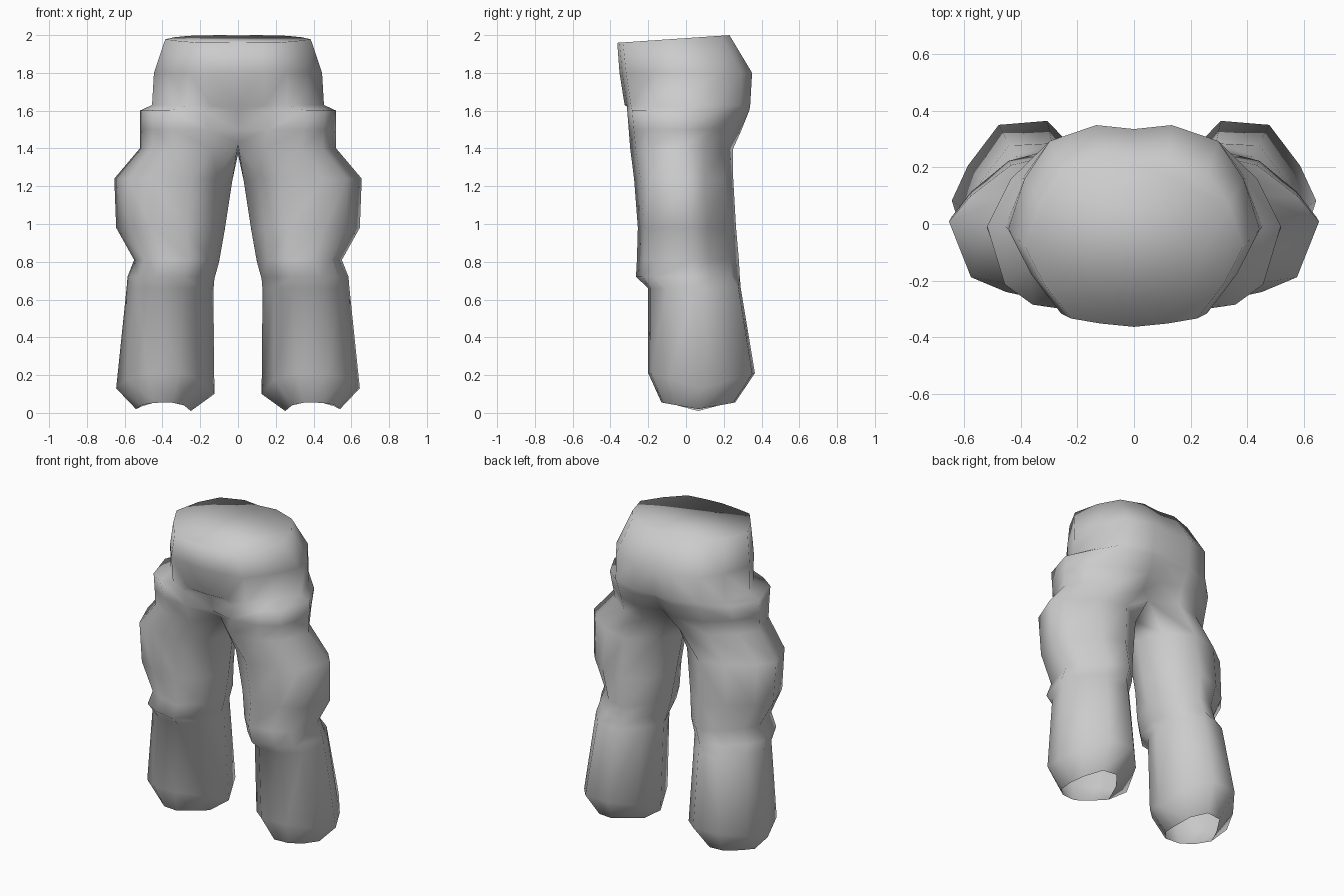
import bpy, bmesh

cube = bpy.data.objects.get("Cube")
if cube:
    bpy.data.objects.remove(cube, do_unlink=True)

# Cloth material
cloth = bpy.data.materials.new("grey_cloth")
cloth.use_nodes = True
GREY = (0.6, 0.6, 0.6, 1.0)
cloth.diffuse_color = GREY
bsdf = next(n for n in cloth.node_tree.nodes if n.type == 'BSDF_PRINCIPLED')
bsdf.inputs["Base Color"].default_value = GREY
bsdf.inputs["Roughness"].default_value = 0.8

# Unit outlines running from the front round the outside to the back
SHIN = [(-0.75, -0.58), (-0.30, -1.0), (0.35, -0.95), (0.78, -0.62), (1.0, 0.0),
        (0.78, 0.44), (0.36, 0.95), (-0.30, 1.0), (-0.76, 0.56)]
THIGH = [(-0.75, -0.62), (-0.30, -1.0), (0.35, -0.87), (0.75, -0.67), (1.0, 0.08),
         (0.76, 0.42), (0.30, 0.84), (-0.25, 1.0), (-0.76, 0.58)]
SHELF = [(0, -0.90), (0.35, -0.98), (0.69, -0.90), (0.88, -0.68), (1.0, -0.05),
         (0.84, 0.46), (0.57, 0.84), (0.26, 1.0), (0, 0.90)]
HIP = [(0, -1.0), (0.31, -0.96), (0.58, -0.90), (0.82, -0.50), (1.0, -0.05),
       (0.87, 0.46), (0.67, 0.84), (0.30, 1.0), (0, 0.96)]

# Cross-sections of one half: z, inner x, outer x, front y, back y,
# hip blend (0 = closed leg tube, 1 = half of the hips)
SECTIONS = [
    (0.02, 0.25, 0.54, -0.13, 0.26, 0),     # hem opening
    (0.13, 0.125, 0.645, -0.20, 0.365, 0),  # flared hem
    (0.66, 0.13, 0.59, -0.20, 0.29, 0),     # below the knee
    (0.72, 0.125, 0.585, -0.265, 0.285, 0),  # knee fold
    (0.81, 0.10, 0.55, -0.26, 0.28, 0),
    (0.98, 0.07, 0.645, -0.255, 0.265, 0),  # thigh bulge
    (1.24, 0.03, 0.655, -0.275, 0.25, 0),
    (1.40, 0.0, 0.52, -0.298, 0.25, 0.45),  # crotch
    (1.50, 0.0, 0.52, -0.308, 0.295, 0.8),
    (1.60, 0.0, 0.52, -0.318, 0.335, 1),    # hip shelf
    (1.63, 0.0, 0.455, -0.325, 0.34, 1),
    (1.80, 0.0, 0.445, -0.352, 0.35, 1),    # seat
    (1.98, 0.0, 0.385, -0.364, 0.23, 1),    # waist
]
HEM_LIFT = {0: 0.035, 1: 0.08}  # hem rises towards the front and back
KNEE, CROTCH, STEP = 3, 7, 9
TOP = len(SECTIONS) - 1


def section(bm, index):
    """Nine points from front to back, plus an inner point on the legs."""
    z, xi, xo, yf, yb, w = SECTIONS[index]
    cx = (1 - w) * (xi + xo) / 2
    cy, rx, ry = (yf + yb) / 2, xo - cx, (yb - yf) / 2
    lower = SHIN if index < KNEE else THIGH
    upper = SHELF if index <= STEP else HIP
    ring = []
    for k, (leg, hip) in enumerate(zip(lower, upper)):
        u, v = (a * (1 - w) + b * w for a, b in zip(leg, hip))
        h = z + HEM_LIFT.get(index, 0) * abs(v)
        if index == CROTCH and k in (0, 8):  # groove above the crotch
            v *= 0.78
            h += 0.03
        x, y = cx + rx * u, cy + ry * v
        if index >= CROTCH and k in (0, 8):
            x = 0.0
        if index == TOP:
            h = 1.984 + 0.068 * y
        ring.append(bm.verts.new((x, y, h)))
    if index <= CROTCH:
        drop = 0.03 if index in (1, CROTCH) else 0.01
        ring.append(bm.verts.new((xi, cy, z - drop)))
    return ring


# Loft the sections, leaving the hips open on the centre plane
bm = bmesh.new()
rings = [section(bm, i) for i in range(len(SECTIONS))]
for i, (low, high) in enumerate(zip(rings, rings[1:])):
    for k in range(10 if i < CROTCH else 8):
        n = (k + 1) % 10
        bm.faces.new((low[k], low[n], high[n], high[k]))
bm.faces.new(rings[TOP])  # waist cap

# Mirror the half into a whole garment
bmesh.ops.mirror(bm, geom=bm.verts[:] + bm.edges[:] + bm.faces[:],
                 axis='X', merge_dist=0.0005)
bmesh.ops.remove_doubles(bm, verts=bm.verts[:], dist=0.0005)

# Join the two waist halves into one cap
seam = [e for e in bm.edges if len(e.link_faces) == 2
        and all(abs(v.co.x) < 1e-4 and v.co.z > 1.9 for v in e.verts)]
bmesh.ops.dissolve_edges(bm, edges=seam, use_verts=False)
bmesh.ops.recalc_face_normals(bm, faces=bm.faces[:])
for f in bm.faces:
    f.smooth = True

mesh = bpy.data.meshes.new("trousers")
bm.to_mesh(mesh)
bm.free()
mesh.materials.append(cloth)
trousers = bpy.data.objects.new("trousers", mesh)
bpy.context.collection.objects.link(trousers)
